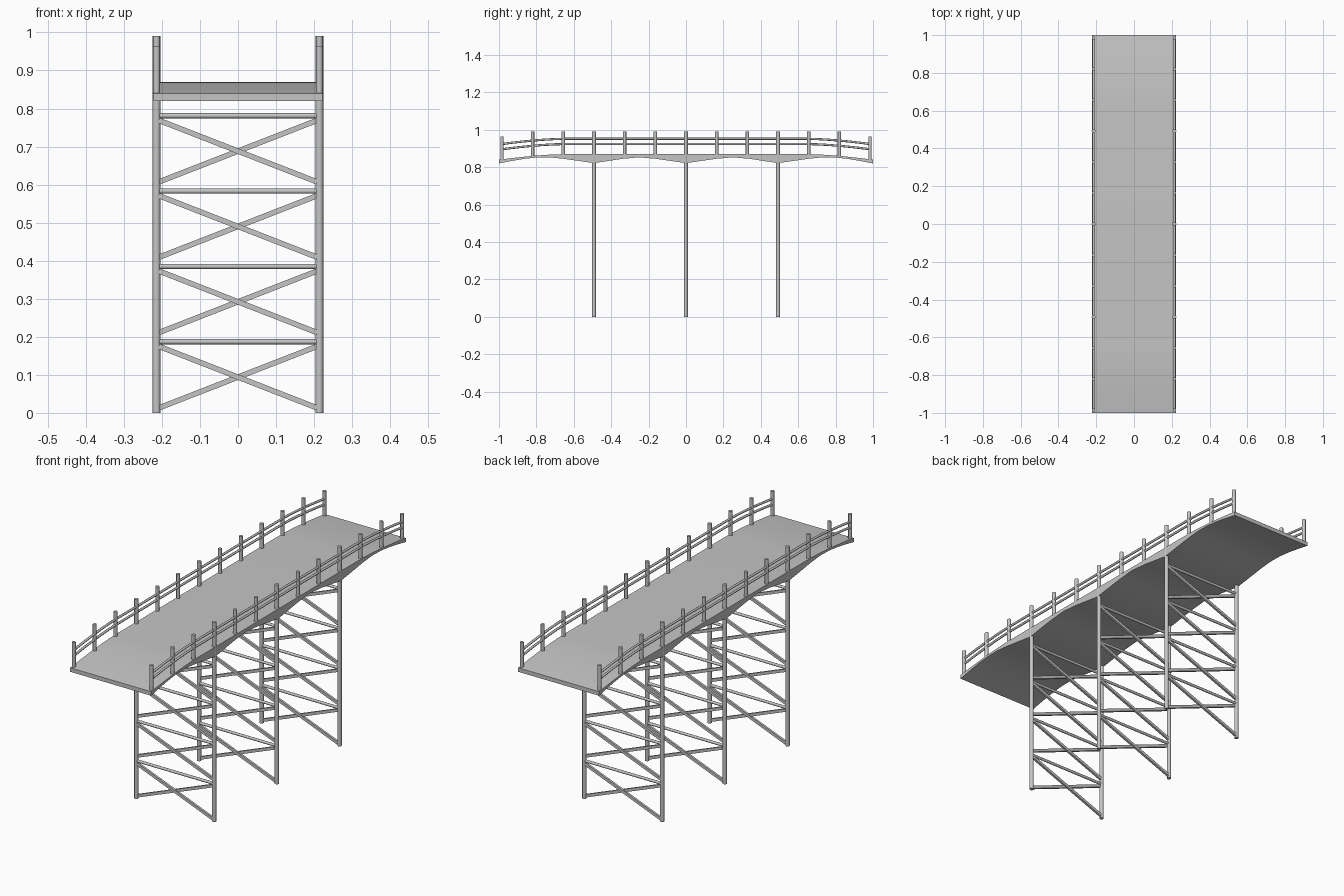
import bpy, bmesh, math
from mathutils import Vector

cube = bpy.data.objects.get("Cube")
if cube:
    bpy.data.objects.remove(cube, do_unlink=True)

steel = bpy.data.materials.new("grey steel")
steel.use_nodes = True
GREY = (0.56, 0.56, 0.56, 1)
steel.diffuse_color = GREY
steel.node_tree.nodes["Principled BSDF"].inputs["Base Color"].default_value = GREY

SIDE_X = 0.214      # line of posts and legs
BAY = 0.164         # spacing of railing posts
PIERS = (-3 * BAY, 0, 3 * BAY)
LEVELS = [0.187 + 0.198 * i for i in range(4)]


def deck_top(y):
    """Flat in the middle, curving down towards both ends."""
    t = max(0, (abs(y) - 0.65) / 0.35)
    return 0.87 - 0.03 * t ** 1.6


def finish(name, bm, angle=35):
    bmesh.ops.recalc_face_normals(bm, faces=bm.faces)
    mesh = bpy.data.meshes.new(name)
    bm.to_mesh(mesh)
    bm.free()
    mesh.materials.append(steel)
    obj = bpy.data.objects.new(name, mesh)
    bpy.context.collection.objects.link(obj)
    bpy.ops.object.select_all(action="DESELECT")
    obj.select_set(True)
    bpy.context.view_layer.objects.active = obj
    bpy.ops.object.shade_smooth_by_angle(angle=math.radians(angle))
    return obj


def rod(bm, a, b, radius, sides=12):
    """Round bar between two points."""
    a, b = Vector(a), Vector(b)
    made = bmesh.ops.create_cone(bm, cap_ends=True, segments=sides, radius1=radius,
                                 radius2=radius, depth=(b - a).length)["verts"]
    turn = (b - a).to_track_quat("Z", "Y")
    for v in made:
        v.co = turn @ v.co + (a + b) / 2


def flat_bar(bm, a, b, height, depth):
    """Rectangular bar in the xz plane between two points."""
    a, b = Vector(a), Vector(b)
    d = b - a
    across = Vector((-d.z, 0, d.x)).normalized()
    made = bmesh.ops.create_cube(bm, size=1)["verts"]
    for v in made:
        x, y, z = v.co
        v.co = (a + b) / 2 + d * x + Vector((0, depth * y, 0)) + across * height * z


# Deck: side profile pushed across the width
half_bottom = [(1, 0.82), (0.94, 0.832), (0.87, 0.844), (0.8, 0.852), (0.73, 0.853),
               (0.66, 0.846), (0.492, 0.822), (0.34, 0.845), (0.25, 0.853),
               (0.16, 0.845)]
bottom = [(-y, z) for y, z in half_bottom] + [(0, 0.822)] + half_bottom[::-1]
ys = [1 - 0.05 * i for i in range(8)]
top = [(y, deck_top(y)) for y in ys + [-y for y in reversed(ys)]]
bm = bmesh.new()
face = bm.faces.new([bm.verts.new((-0.2225, y, z)) for y, z in bottom + top])
pushed = bmesh.ops.extrude_face_region(bm, geom=[face])["geom"]
bmesh.ops.translate(bm, vec=(0.445, 0, 0),
                    verts=[g for g in pushed if isinstance(g, bmesh.types.BMVert)])
finish("deck", bm, 20)

# Piers: two legs, four cross bars and four crossed braces each
for label, y in zip(("front", "middle", "back"), PIERS):
    bm = bmesh.new()
    for s in (-1, 1):
        rod(bm, (s * SIDE_X, y, 0), (s * SIDE_X, y, 0.86), 0.0102)
    finish(label + "_pier_legs", bm)

    bm = bmesh.new()
    for z in LEVELS:
        rod(bm, (-SIDE_X, y, z), (SIDE_X, y, z), 0.0068)
    finish(label + "_pier_cross_bars", bm)

    bm = bmesh.new()
    for z in LEVELS:
        for s in (-1, 1):
            flat_bar(bm, (-0.208, y + s * 0.003, z - 0.093 - s * 0.081),
                     (0.208, y + s * 0.003, z - 0.093 + s * 0.081), 0.014, 0.011)
    finish(label + "_pier_braces", bm)

# Railings: posts plus two rails following the deck
post_ys = [BAY * i for i in range(-6, 7)]
for label, s in (("left", 1), ("right", -1)):
    bm = bmesh.new()
    for y in post_ys:
        on_pier = min(abs(y - p) for p in PIERS) < 0.01
        foot = 0.822 if on_pier else deck_top(y) - 0.004
        head = 0.965 if abs(y) > 0.9 else 0.991
        rod(bm, (s * SIDE_X, y, foot), (s * SIDE_X, y, head),
            0.0102 if on_pier else 0.009)
    finish(label + "_railing_posts", bm)

    for rail, lift in (("lower", 0.054), ("upper", 0.082)):
        curve = bpy.data.curves.new(label + "_rail", "CURVE")
        curve.dimensions = "3D"
        curve.bevel_depth = 0.0058
        curve.bevel_resolution = 2
        curve.use_fill_caps = True
        line = curve.splines.new("POLY")
        steps = 36
        line.points.add(steps)
        for i, p in enumerate(line.points):
            y = 0.984 * (2 * i / steps - 1)
            p.co = (s * SIDE_X, y, deck_top(y) + lift, 1)
        curve.materials.append(steel)
        obj = bpy.data.objects.new(f"{label}_{rail}_rail", curve)
        bpy.context.collection.objects.link(obj)
